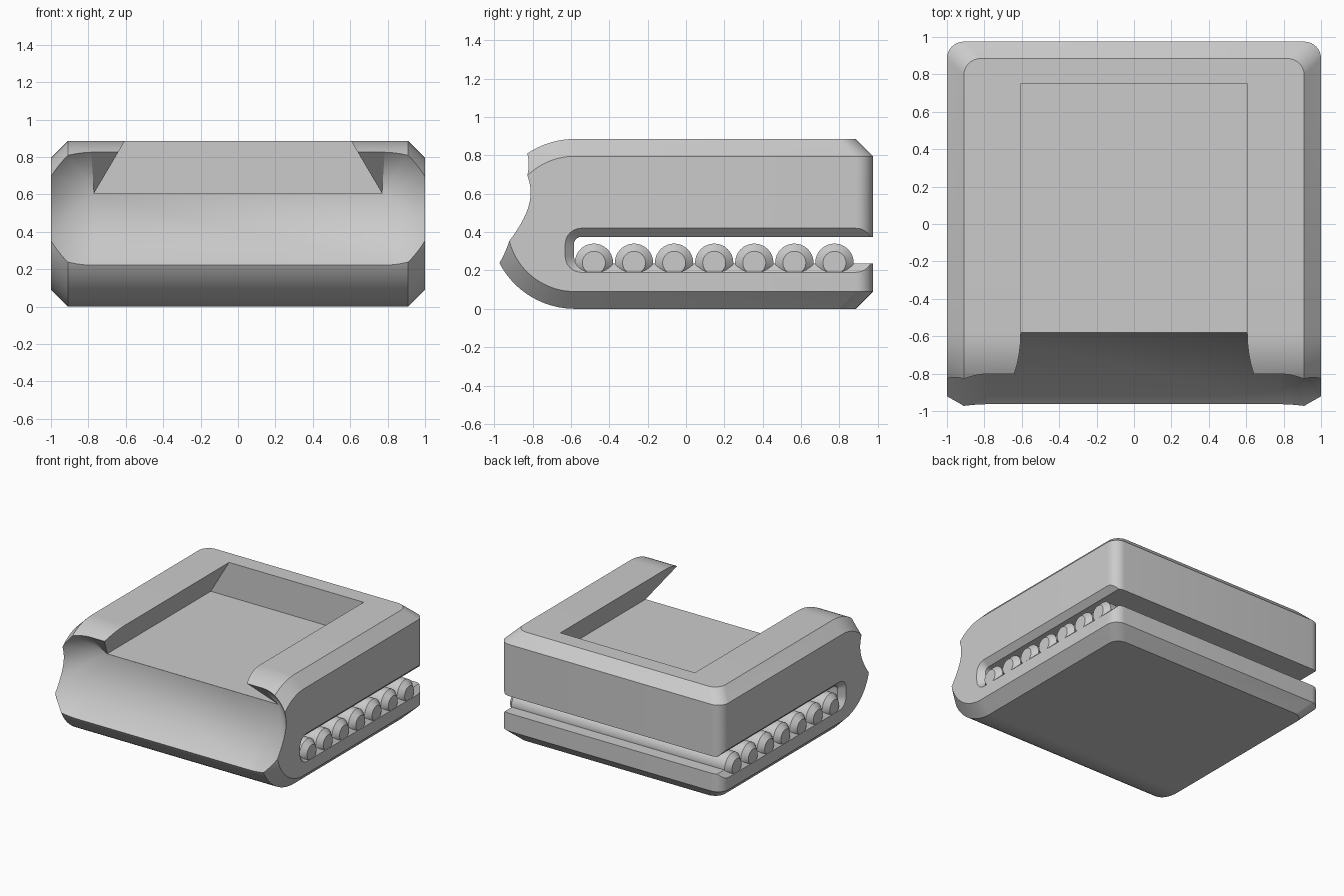
import bpy, bmesh
from math import sin, cos, pi, radians

if "Cube" in bpy.data.objects:
    bpy.data.objects.remove(bpy.data.objects["Cube"])


def finish(name, bm):
    bmesh.ops.recalc_face_normals(bm, faces=bm.faces[:])
    mesh = bpy.data.meshes.new(name)
    bm.to_mesh(mesh)
    bm.free()
    obj = bpy.data.objects.new(name, mesh)
    bpy.context.collection.objects.link(obj)
    return obj


def hull(name, points):
    """Convex solid around a set of points."""
    bm = bmesh.new()
    for p in points:
        bm.verts.new(p)
    res = bmesh.ops.convex_hull(bm, input=bm.verts[:])
    junk = {g for g in res["geom_interior"] + res["geom_unused"]
            if isinstance(g, bmesh.types.BMVert)}
    bmesh.ops.delete(bm, geom=list(junk), context='VERTS')
    bmesh.ops.dissolve_limit(bm, angle_limit=radians(0.3),
                             verts=bm.verts[:], edges=bm.edges[:])
    return finish(name, bm)


def loft(name, rings):
    """Skin matching rings and cap both ends."""
    bm = bmesh.new()
    loops = [[bm.verts.new(p) for p in ring] for ring in rings]
    n = len(loops[0])
    for a, b in zip(loops, loops[1:]):
        for i in range(n):
            j = (i + 1) % n
            bm.faces.new((a[i], a[j], b[j], b[i]))
    bm.faces.new(loops[0])
    bm.faces.new(loops[-1])
    return finish(name, bm)


def arc(cu, cv, r, a0, a1, n):
    steps = [radians(a0 + (a1 - a0) * i / n) for i in range(n + 1)]
    return [(cu + r * cos(a), cv + r * sin(a)) for a in steps]


def select_only(obj):
    bpy.ops.object.select_all(action='DESELECT')
    obj.select_set(True)
    bpy.context.view_layer.objects.active = obj


def cut(obj, cutter):
    cutter.hide_render = True
    mod = obj.modifiers.new("cut", 'BOOLEAN')
    mod.operation = 'DIFFERENCE'
    mod.solver = 'EXACT'
    mod.object = cutter
    select_only(obj)
    bpy.ops.object.modifier_apply(modifier=mod.name)
    bpy.data.objects.remove(cutter)


def smooth(obj):
    select_only(obj)
    bpy.ops.object.shade_smooth_by_angle(angle=radians(30))


H, BACK, C = 0.885, 0.975, 0.09       # height, back plane, chamfer
FY, FR = -0.58, H / 2                 # round front: axis y, radius

# chamfered block with a round front and rounded back corners
pts = []
for s in (-1, 1):
    for x, r in ((1 - C, FR), (1, FR - C)):
        pts += [(s * x, y, z) for y, z in arc(FY, FR, r, 90, 270, 48)]
    for inset, zs in ((0, (C, H - C)), (C, (0, H))):
        for x, y in arc(1 - C - inset, BACK - C - inset, C, 0, 90, 8):
            pts += [(s * x, y, z) for z in zs]
body = hull("body", pts)

# flared 45 degree scoop in the front
AX, AZ = 0.77, 0.605
pts = [(-AX, FY, AZ), (AX, FY, AZ)]
for s in (-1, 1):
    pts += [(s * (AX + u), FY - 1, AZ + v) for u, v in arc(0, 0, 1, -90, 90, 48)]
cut(body, hull("scoop_cutter", pts))

# dovetail tray in the top
pts = [(s * x, y, z) for s in (-1, 1) for y in (-1.5, 0.75)
       for x, z in ((AX, AZ + 0.001), (0.534, AZ + 0.401))]
cut(body, hull("tray_cutter", pts))


# roller slot, open at the back, chamfered along the sides
def slot_ring(x, grow):
    r = 0.04 + grow
    prof = [(1.3, 0.235 - grow), (1.3, 0.375 + grow)]
    prof += arc(-0.545, 0.335, r, 90, 180, 8)
    prof += arc(-0.545, 0.275, r, 180, 270, 8)
    return [(x, y, z) for y, z in prof]


cut(body, loft("slot_cutter", [slot_ring(-1.1, 0.145), slot_ring(-0.955, 0),
                               slot_ring(0.955, 0), slot_ring(1.1, 0.145)]))
smooth(body)

# row of rollers with tapered ends
for i in range(7):
    y = -0.48 + 0.209 * i
    rings = []
    for x, r in ((-0.999, 0.06), (-0.959, 0.1), (0.959, 0.1), (0.999, 0.06)):
        rings.append([(x, u, v) for u, v in arc(y, 0.24, r, 0, 360, 32)[:-1]])
    smooth(loft(f"roller_{i + 1}", rings))
